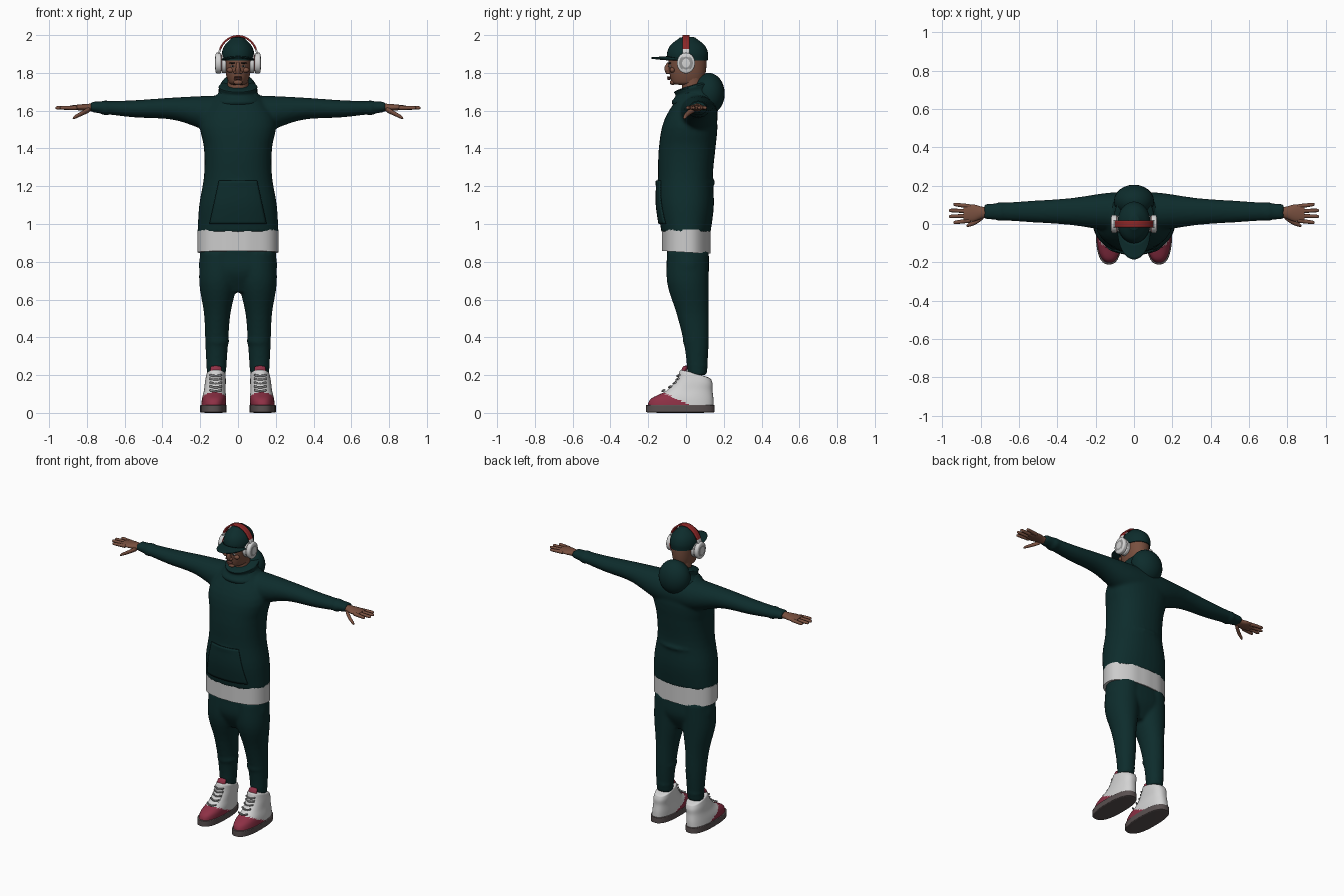
import bpy, bmesh, math
from mathutils import Matrix, Vector

cube = bpy.data.objects.get("Cube")
if cube:
    bpy.data.objects.remove(cube, do_unlink=True)


def material(name, red, green, blue):
    mat = bpy.data.materials.new(name)
    mat.use_nodes = True
    mat.diffuse_color = (red, green, blue, 1)
    shader = next(node for node in mat.node_tree.nodes if node.type == 'BSDF_PRINCIPLED')
    shader.inputs["Base Color"].default_value = mat.diffuse_color
    shader.inputs["Roughness"].default_value = .8
    return mat


GREEN = material("dark green cloth", .004, .025, .025)
CLOTH = material("off white cloth", .6, .6, .6)
SKIN = material("brown skin", .19, .08, .05)
WHITE = material("white leather", .65, .65, .65)
ROSE = material("rose red leather", .27, .03, .06)
SOLE = material("grey brown rubber", .1, .08, .08)
RED = material("red band", .26, .02, .02)
DARK = material("near black", .01, .01, .01)
LIP = material("lip brown", .14, .05, .04)
GREY = material("lace grey", .3, .3, .3)


def along(values, t):
    """Smooth curve through evenly spaced values; a plain number stays constant."""
    if not isinstance(values, tuple):
        return values
    first, last = 2 * values[0] - values[1], 2 * values[-1] - values[-2]
    padded = (first, *values, last)
    place = t * (len(values) - 1)
    index = min(int(place), len(values) - 2)
    a, b, c, d = padded[index:index + 4]
    f = place - index
    return b + f * (c - a + f * (2 * a - 5 * b + 4 * c - d + f * (3 * b - a - 3 * c + d))) / 2


def signed_power(value, exponent):
    return math.copysign(abs(value) ** exponent, value)


def loft(bm, span, mid_u=0, mid_v=0, half_u=0, half_v=0, tilt=0, rounded=0,
         axis='z', sides=32, steps=24, square=2):
    """Skin superellipse rings along z (u, v = x, y) or along x (u, v = y, z)."""
    loops = []
    for step in range(steps + 1):
        t = (1 - math.cos(math.pi * step / steps)) / 2
        swell = 1
        if rounded:
            swell = max(.02, math.sqrt(max(0, 1 - abs(2 * t - 1) ** rounded)))
        loop = []
        for side in range(sides):
            angle = math.tau * side / sides
            u = along(half_u, t) * swell * signed_power(math.cos(angle), 2 / square)
            v = along(half_v or half_u, t) * swell * signed_power(math.sin(angle), 2 / square)
            w = along(span, t) + along(tilt, t) * v
            u, v = u + along(mid_u, t), v + along(mid_v, t)
            loop.append(bm.verts.new((u, v, w) if axis == 'z' else (w, u, v)))
        loops.append(loop)
    for low, high in zip(loops, loops[1:]):
        for side in range(sides):
            bm.faces.new((low[side - 1], low[side], high[side], high[side - 1]))
    bm.faces.new(loops[0])
    bm.faces.new(loops[-1])


def ball(bm, centre, radii):
    shape = Matrix.Translation(centre) @ Matrix.Diagonal((*radii, 1))
    bmesh.ops.create_uvsphere(bm, u_segments=24, v_segments=16, radius=1, matrix=shape)


def sheet(bm, point, columns, rows):
    grid = [[bm.verts.new(point(i / columns, j / rows)) for j in range(rows + 1)]
            for i in range(columns + 1)]
    for left, right in zip(grid, grid[1:]):
        for j in range(rows):
            bm.faces.new((left[j], right[j], right[j + 1], left[j + 1]))


def finish(bm, name, materials, rule=None, mirror=False, fuse=False, thick=0, drape_on=None):
    bmesh.ops.recalc_face_normals(bm, faces=bm.faces)
    if rule:
        for face in bm.faces:
            face.material_index = rule(face.calc_center_median())
    mesh = bpy.data.meshes.new(name)
    bm.to_mesh(mesh)
    bm.free()
    for mat in materials:
        mesh.materials.append(mat)
    part = bpy.data.objects.new(name, mesh)
    bpy.context.collection.objects.link(part)
    bpy.ops.object.select_all(action='DESELECT')
    part.select_set(True)
    bpy.context.view_layer.objects.active = part
    bpy.ops.object.shade_smooth_by_angle(angle=math.radians(45))
    if fuse:
        remesh = part.modifiers.new("fuse", 'REMESH')
        remesh.mode, remesh.voxel_size, remesh.use_smooth_shade = 'VOXEL', .01, True
        soften = part.modifiers.new("soften", 'SMOOTH')
        soften.factor, soften.iterations = .5, 5
    if drape_on:
        drape = part.modifiers.new("drape", 'SHRINKWRAP')
        drape.target, drape.wrap_method, drape.offset = drape_on, 'PROJECT', .005
        drape.use_project_y = True
    if thick:
        solid = part.modifiers.new("thickness", 'SOLIDIFY')
        solid.thickness, solid.offset = thick, 0
    if mirror:
        part.modifiers.new("mirror", 'MIRROR')
    return part


# Hoodie: body, waist fold, cuffs and one loft from wrist to wrist, fused
bm = bmesh.new()
loft(bm, (.955, 1.7), mid_v=(0, 0, .045), half_u=(.215, .205, .18, .18, .2, .1),
     half_v=(.13, .15, .145, .15, .14, .07), square=2.3)
ball(bm, (0, 0, 1.22), (.185, .156, .04))
reach, thickness, height = (.04, .055, .07, .1), (.028, .045, .06, .1), (1.62, 1.61, 1.61, 1.58)
loft(bm, (-.78, .78), mid_u=.065, mid_v=height + height[::-1], half_u=reach + reach[::-1],
     half_v=thickness + thickness[::-1], axis='x', steps=60)
for side in (-1, 1):
    ball(bm, (side * .7, .065, 1.615), (.04, .05, .04))
hoodie = finish(bm, "hoodie", [GREEN], fuse=True)

# Front pocket draped on the hoodie, narrowing upward
bm = bmesh.new()
sheet(bm, lambda u, v: ((u - .5) * (.3 - .1 * v), -.4, 1 + .23 * v), 20, 16)
finish(bm, "front_pocket", [GREEN], drape_on=hoodie, thick=.008)

# Folded collar and hood hanging at the back
bm = bmesh.new()
loft(bm, (1.62, 1.74), mid_v=.045, half_u=(.14, .13, .1, .11), half_v=(.11, .12, .1, .12),
     tilt=(0, .3), rounded=12)
finish(bm, "hood_collar", [GREEN])
bm = bmesh.new()
ball(bm, (0, .12, 1.69), (.105, .085, .11))
finish(bm, "hood", [GREEN])

# Undershirt hem with soft waves
bm = bmesh.new()
loft(bm, (.85, .97), half_u=.21, half_v=.125, tilt=(-.06, 0), sides=64, square=2.3)
for vert in bm.verts:
    wave = 1.02 + .01 * math.sin(9 * math.atan2(vert.co.y, vert.co.x))
    vert.co.x *= wave
    vert.co.y *= wave
finish(bm, "undershirt", [CLOTH])

# Trousers: hips, legs, bunched knees and ankle cuffs, fused
bm = bmesh.new()
loft(bm, (.64, .95), mid_v=.01, half_u=(.1, .2, .2, .19), half_v=(.06, .11, .11, .11), square=2.3)
for side in (-1, 1):
    loft(bm, (.2, .85), mid_u=(side * .115, side * .11, side * .1), mid_v=(.06, .055, .035, .01, .01),
         half_u=(.05, .06, .07, .1, .1), half_v=(.05, .065, .085, .11, .11))
    ball(bm, (side * .11, .05, .38), (.064, .068, .04))
    ball(bm, (side * .114, .06, .25), (.055, .058, .03))
finish(bm, "trousers", [GREEN], fuse=True)

# High-top shoes: soles, uppers with coloured toes, tongues and laces
bm = bmesh.new()
loft(bm, (0, .045), mid_u=.13, mid_v=-.03, half_u=.07, half_v=.182, rounded=20, square=2.5)
finish(bm, "shoe_soles", [SOLE], mirror=True)
bm = bmesh.new()
loft(bm, (.03, .21), mid_u=(.13, .116), mid_v=(-.03, -.02, .02, .045, .05),
     half_u=(.066, .064, .057, .055, .05), half_v=(.176, .165, .12, .095, .08),
     tilt=(0, 0, 0, -.1, -.3), rounded=40, sides=64, steps=40, square=2.4)
finish(bm, "shoe_uppers", [WHITE, ROSE], lambda c: int(c.z < .05 - c.y / 2), mirror=True)
bm = bmesh.new()
loft(bm, (.12, .25), mid_u=.117, mid_v=(-.08, -.03, 0), half_u=.03, half_v=.015, rounded=20)
finish(bm, "shoe_tongues", [WHITE, ROSE], lambda c: int(c.z > .22), mirror=True)
bm = bmesh.new()
for row in range(5):
    front = -.045 - .005 * (4 - row) ** 2
    rise = .115 + .02 * row
    loft(bm, (.085, .15), mid_u=(front + .01, front, front + .01), mid_v=(rise + .006, rise, rise + .006),
         half_u=.006, axis='x', sides=8, steps=8)
finish(bm, "shoe_laces", [GREY], mirror=True)

# Hands: palm, four fanned fingers and thumb
bm = bmesh.new()
loft(bm, (.74, .89), mid_u=(.062, .055), mid_v=1.617, half_u=(.028, .03, .045, .04),
     half_v=(.022, .018, .01), axis='x')
for finger in range(4):
    spread = finger - 1.5
    root = .055 + .024 * spread
    loft(bm, (.85, .97 - .012 * spread ** 2), mid_u=(root, root + .008 * spread), mid_v=1.615,
         half_u=(.012, .009), rounded=12, axis='x', sides=12)
loft(bm, (.78, .875), mid_u=(.045, .01, -.01), mid_v=(1.61, 1.56), half_u=(.016, .009),
     rounded=8, axis='x', sides=12)
finish(bm, "hands", [SKIN], mirror=True)

# Head, neck, nose, chin and cheeks
bm = bmesh.new()
loft(bm, (1.735, 1.935), mid_v=.008, half_u=(.045, .062, .07, .074, .065),
     half_v=(.08, .093, .1, .1, .09), rounded=24, square=2.2)
loft(bm, (1.66, 1.78), mid_v=.035, half_u=.055)
loft(bm, (1.795, 1.855), mid_v=(-.09, -.097, -.09), half_u=(.017, .012, .008),
     half_v=(.016, .018, .01), sides=16)
ball(bm, (0, -.07, 1.75), (.024, .016, .014))
for side in (-1, 1):
    ball(bm, (side * .015, -.094, 1.803), (.009, .012, .008))
    ball(bm, (side * .04, -.072, 1.815), (.02, .014, .014))
finish(bm, "head", [SKIN])
bm = bmesh.new()
for lip_height in (1.768, 1.777):
    ball(bm, (0, -.09, lip_height), (.022, .011, .005))
finish(bm, "lips", [LIP])
bm = bmesh.new()
ball(bm, (.028, -.084, 1.835), (.012, .008, .005))
finish(bm, "eyes", [CLOTH], mirror=True)
bm = bmesh.new()
ball(bm, (.028, -.088, 1.835), (.005, .006, .005))
ball(bm, (.03, -.086, 1.852), (.018, .009, .004))
finish(bm, "irises_and_brows", [DARK], mirror=True)

# Cap crown, button and curved brim
bm = bmesh.new()
loft(bm, (1.866, 1.987), mid_v=.008, half_u=(.083, .085, .07, .03), half_v=(.107, .108, .09, .04))
ball(bm, (0, .01, 1.985), (.03, .04, .006))
finish(bm, "cap_crown", [GREEN])


def brim_point(u, v):
    angle = (u - .5) * 3
    sideways, forward = math.sin(angle), math.cos(angle)
    return (.085 * sideways, -.1 * forward - .085 * v * forward ** .6,
            1.885 - .006 * v - .012 * sideways ** 2)


bm = bmesh.new()
sheet(bm, brim_point, 28, 6)
finish(bm, "cap_brim", [GREEN], thick=.007)


# Headphones: arched band, cushions and ear cups
def band_point(u, v):
    angle = math.pi * u
    return (.103 * math.cos(angle), (v - .5) * .038, 1.88 + .115 * math.sin(angle))


def cup_colour(c):
    radius = Vector((c.y, c.z - EAR)).length
    if c.x < .092:
        return 2
    return int(c.x > .11 and .025 < radius < .036)


EAR = 1.852
bm = bmesh.new()
sheet(bm, band_point, 40, 4)
finish(bm, "headphone_band", [RED, WHITE], lambda c: int(c.z < 1.92), thick=.01)
bm = bmesh.new()
loft(bm, (.06, .09), mid_v=EAR, half_u=.045, half_v=.052, rounded=8, axis='x')
finish(bm, "ear_cushions", [WHITE], mirror=True)
bm = bmesh.new()
loft(bm, (.086, .122), mid_v=EAR, half_u=.048, half_v=.055, rounded=6, axis='x')
finish(bm, "ear_cups", [WHITE, GREY, RED], cup_colour, mirror=True)
